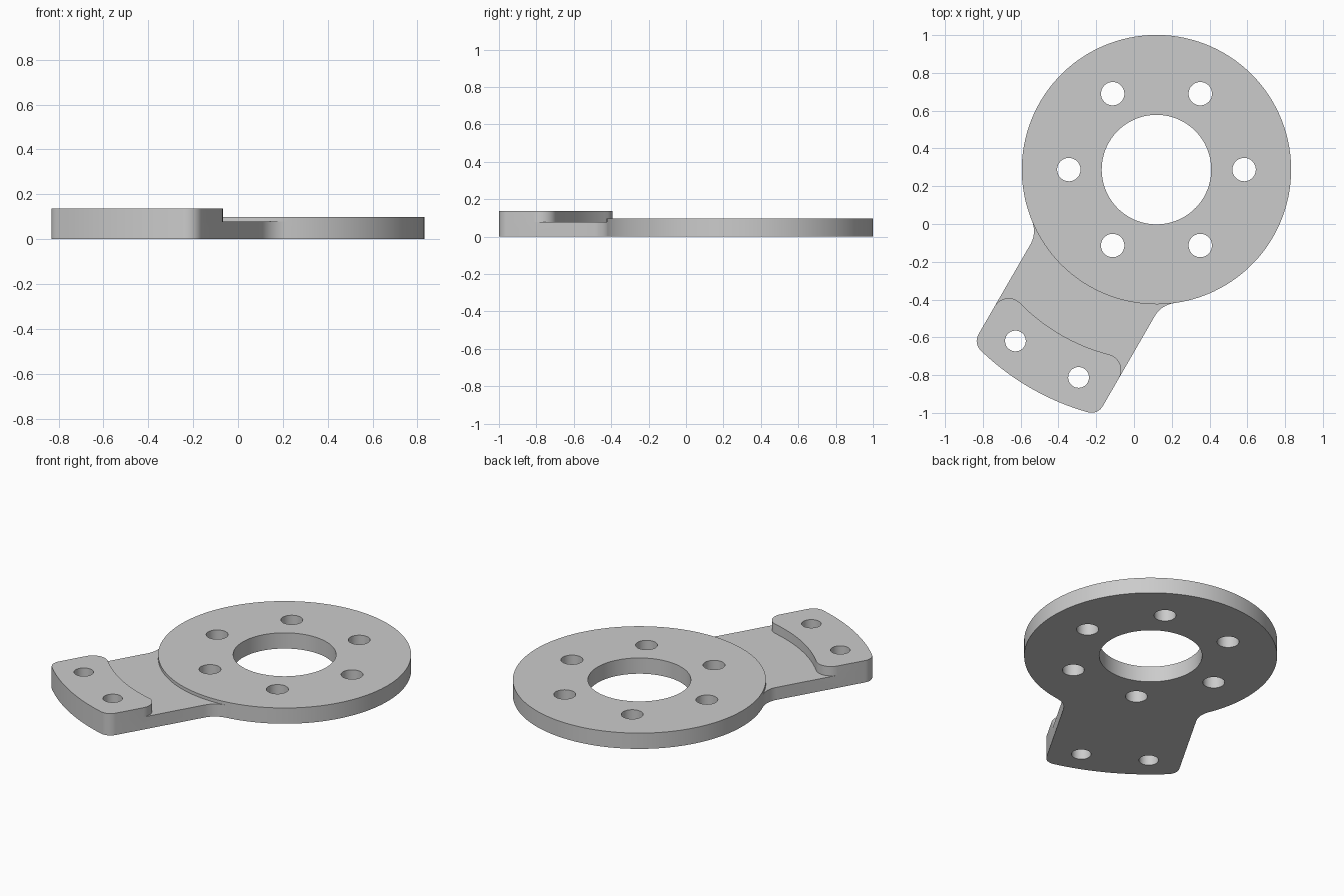
import bpy
import bmesh
from math import sin, cos, atan2, hypot, sqrt, pi, radians
from mathutils import Matrix, Vector

cube = bpy.data.objects.get("Cube")
if cube:
    bpy.data.objects.remove(cube)

# Dimensions; outlines are drawn with the arm along +u and the disc at the origin
DISC_R, BORE_R = 0.713, 0.29
PAD_IN, PAD_OUT, HALF_W = 1.01, 1.335, 0.38
ARM_Z, DISC_Z, PAD_Z = 0.078, 0.098, 0.136


def arc(cx, cy, r, a0, a1, n):
    return [(cx + r * cos(a0 + (a1 - a0) * i / n),
             cy + r * sin(a0 + (a1 - a0) * i / n)) for i in range(n + 1)]


def circle(cx, cy, r, n):
    return arc(cx, cy, r, 0, 2 * pi, n)


def corner(radius, r, side, out):
    """Fillet between an arc about the origin and the arm edge, arc end first."""
    v, d = HALF_W + side * r, radius + out * r
    u = sqrt(d * d - v * v)
    k = radius / d
    a0 = atan2(v * k - v, u * k - u)
    a1 = -side * pi / 2
    a1 += 2 * pi * round((a0 - a1) / (2 * pi))
    return arc(u, v, r, a0, a1, 10)


def mirror(chain):
    return [(u, -v) for u, v in reversed(chain)]


def span(half, n):
    """Join a half chain to its mirror image with an arc about the origin."""
    u, v = half[-1]
    a = atan2(v, u)
    return half + arc(0, 0, hypot(u, v), a, -a, n)[1:-1] + mirror(half)


# Outline chains
pad_inner = span(corner(PAD_IN, 0.085, -1, 1)[::-1], 24)
right_side = corner(DISC_R, 0.14, 1, 1) + [pad_inner[0]]
left_side = mirror(right_side)
pad_outer = span([pad_inner[0]] + corner(PAD_OUT, 0.07, -1, -1)[::-1], 24)
u, v = right_side[0]
a = atan2(v, u)
disc_back = arc(0, 0, DISC_R, a, 2 * pi - a, 96)
disc_front = arc(0, 0, DISC_R, -a, a, 32)

# Holes
disc_holes = [circle(0, 0, BORE_R, 80)]
disc_holes += [circle(0.464 * cos(k * pi / 3), 0.464 * sin(k * pi / 3), 0.062, 32)
               for k in range(6)]
pad_holes = [circle(1.159, s * 0.193, 0.055, 32) for s in (-1, 1)]

bm = bmesh.new()


def wall(chain, *levels):
    for z0, z1 in zip(levels, levels[1:]):
        for p, q in zip(chain, chain[1:]):
            bm.faces.new([bm.verts.new((*p, z0)), bm.verts.new((*q, z0)),
                          bm.verts.new((*q, z1)), bm.verts.new((*p, z1))])


def cap(z, chains, holes=()):
    edges = []
    for ring in [[p for c in chains for p in c[:-1]]] + [h[:-1] for h in holes]:
        vs = [bm.verts.new((*p, z)) for p in ring]
        edges += [bm.edges.new((vs[i - 1], vs[i])) for i in range(len(vs))]
    bmesh.ops.triangle_fill(bm, use_beauty=True, edges=edges, normal=Vector((0, 0, 1)))


# Flat faces: underside, disc top, arm top, pad top
cap(0, [disc_back, left_side[::-1], pad_outer[::-1], right_side[::-1]],
    disc_holes + pad_holes)
cap(DISC_Z, [disc_back, disc_front], disc_holes)
cap(ARM_Z, [right_side, pad_inner, left_side, disc_front])
cap(PAD_Z, [pad_outer, pad_inner[::-1]], pad_holes)

# Upright faces
wall(disc_back, 0, ARM_Z, DISC_Z)
wall(disc_front, ARM_Z, DISC_Z)
wall(right_side, 0, ARM_Z)
wall(left_side, 0, ARM_Z)
wall(pad_outer, 0, ARM_Z, PAD_Z)
wall(pad_inner, ARM_Z, PAD_Z)
for h in disc_holes:
    wall(h, 0, DISC_Z)
for h in pad_holes:
    wall(h, 0, PAD_Z)

# Weld, then swing the arm to the front right and centre the plate
bmesh.ops.remove_doubles(bm, verts=bm.verts[:], dist=0.00002)
bmesh.ops.recalc_face_normals(bm, faces=bm.faces[:])
bm.transform(Matrix.Translation((0.119, 0.288, 0)) @ Matrix.Rotation(radians(240), 4, "Z"))
mesh = bpy.data.meshes.new("flange_plate")
bm.to_mesh(mesh)
bm.free()

# Single grey material
grey = bpy.data.materials.new("plain grey")
grey.use_nodes = True
grey.diffuse_color = (0.6, 0.6, 0.6, 1)
grey.node_tree.nodes["Principled BSDF"].inputs["Base Color"].default_value = (0.6, 0.6, 0.6, 1)
mesh.materials.append(grey)

plate = bpy.data.objects.new("flange_plate_with_arm", mesh)
bpy.context.collection.objects.link(plate)
bpy.ops.object.select_all(action="DESELECT")
plate.select_set(True)
bpy.context.view_layer.objects.active = plate
bpy.ops.object.shade_smooth_by_angle(angle=radians(30))
